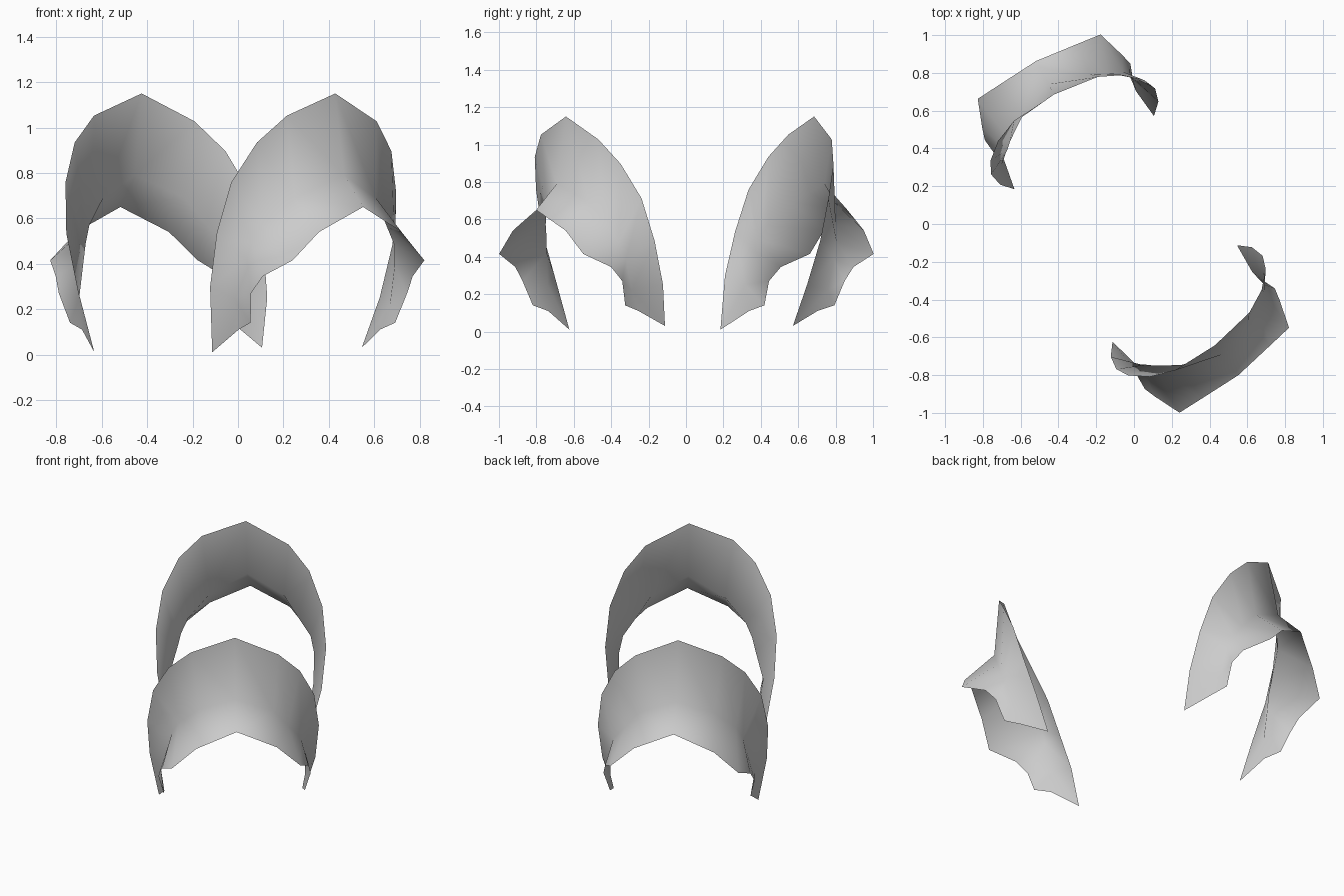
import bpy, bmesh, math
from mathutils import Vector

cube = bpy.data.objects.get("Cube")
if cube:
    bpy.data.objects.remove(cube)

# One light grey for both plates
grey = bpy.data.materials.new("light_grey")
grey.use_nodes = True
colour = (0.6, 0.6, 0.6, 1)
grey.diffuse_color = colour
grey.node_tree.nodes["Principled BSDF"].inputs["Base Color"].default_value = colour

# Half of the arched sheet, crown to foot: (sideways, outward, height)
upper = [(0, .77, 1.15), (.25, .745, 1.04), (.375, .69, .915),
         (.46, .615, .735), (.49, .55, .51), (.473, .48, .275)]
lower = [(0, .971, .65), (.23, .95, .54), (.367, .937, .415),
         (.418, .788, .345), (.435, .726, .27), (.403, .681, .14)]
heel = (.394, .584, .11)
tip = (.417, .423, .02)
# The waist between the rims is pinched harder on one side
crown_waist = (0, .832, .79)
waist = {
    1: [crown_waist, (.218, .78, .69), (.305, .74, .575),
        (.38, .707, .48), (.404, .676, .39), (.406, .64, .22)],
    -1: [crown_waist, (.205, .743, .69), (.318, .66, .57),
         (.354, .625, .49), (.37, .613, .42), (.414, .572, .25)],
}

# Frame of the front sheet and the plane that mirrors it to the back
turn = math.radians(37.8)
along = Vector((math.cos(turn), math.sin(turn), 0))
outward = Vector((math.sin(turn), -math.cos(turn), 0))
normal = Vector((-.54, .84, 0)).normalized()
plane_offset = .017


def place(point, side, mirrored, tilt):
    s, t, z = point
    height = Vector((0, 0, z + tilt * side * s))
    p = along * (side * s - .055) + outward * t + height
    if mirrored:
        p -= normal * 2 * (p.dot(normal) - plane_offset)
    return p


def make_plate(name, mirrored):
    bm = bmesh.new()
    for side in (-1, 1):
        def add(point, tilt=0):
            return bm.verts.new(place(point, side, mirrored, tilt))

        top = [add(p, -.05) for p in upper]
        mid = [add(p) for p in waist[side]]
        rim = [add(p) for p in lower]
        foot, back = add(tip, .024), add(heel)
        faces = []
        for i in range(len(top) - 1):
            faces.append([top[i], mid[i], mid[i + 1], top[i + 1]])
            # Flare below the waist
            faces.append([mid[i], rim[i], mid[i + 1]])
            faces.append([rim[i], rim[i + 1], mid[i + 1]])
        # Pointed foot
        faces += [[top[-1], mid[-1], foot], [mid[-1], rim[-1], back, foot]]
        for f in faces:
            bm.faces.new(f if (side > 0) != mirrored else f[::-1])
    # Join the halves along the crown
    bmesh.ops.remove_doubles(bm, verts=bm.verts, dist=.0005)
    for face in bm.faces:
        face.smooth = True
    mesh = bpy.data.meshes.new(name)
    bm.to_mesh(mesh)
    bm.free()
    mesh.materials.append(grey)
    bpy.context.collection.objects.link(bpy.data.objects.new(name, mesh))


make_plate("front_arched_plate", False)
make_plate("back_arched_plate", True)
